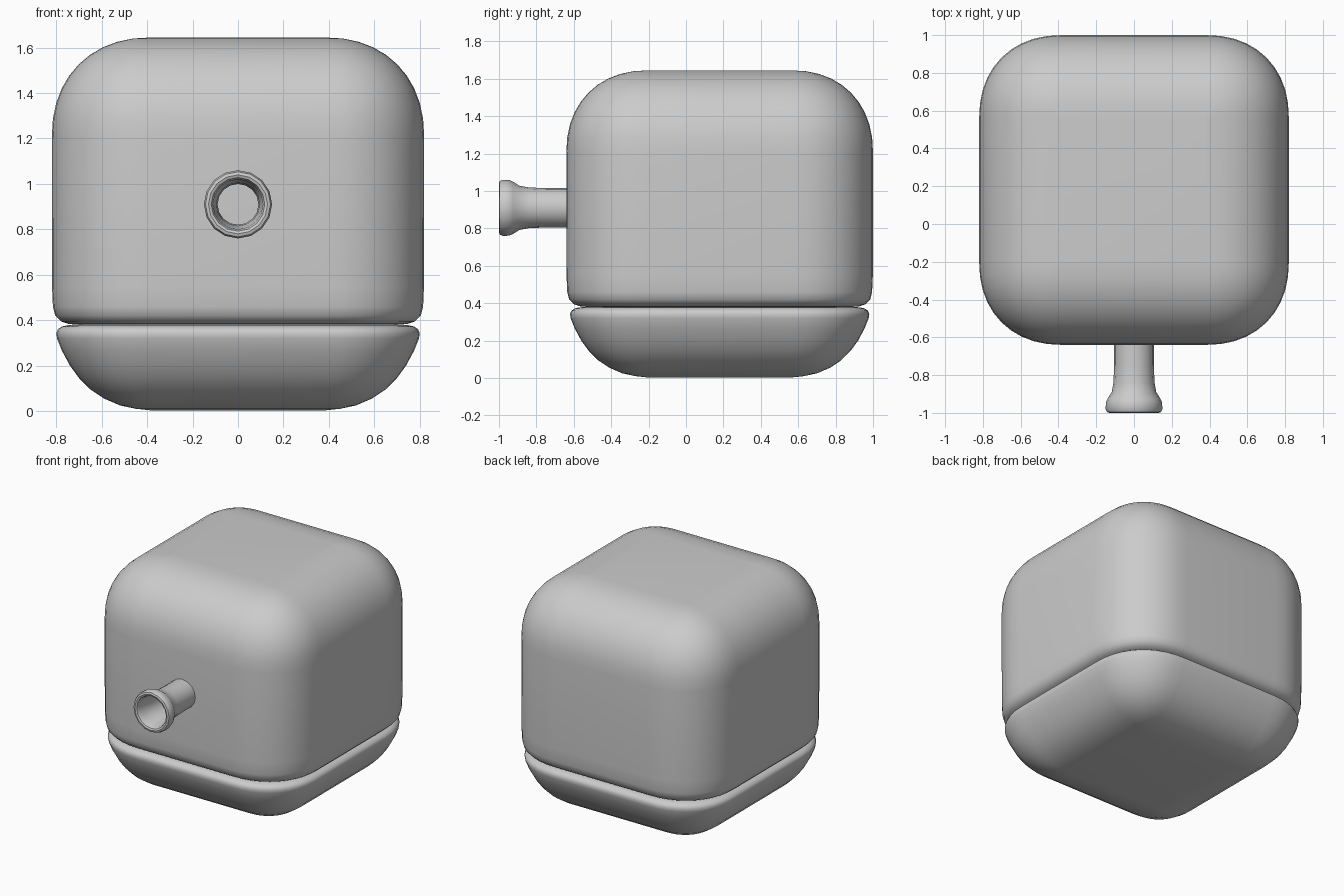
import bpy, bmesh
from math import sin, cos, pi, radians

if "Cube" in bpy.data.objects:
    bpy.data.objects.remove(bpy.data.objects["Cube"])

CY = 0.18      # centre of the body in y
CORE = 0.38    # half width of the straight part of each side
SOFT = 2 / 2.2 # exponent of the soft corner curve
STEPS = 10


def soft_arc(a):
    return max(cos(a), 0) ** SOFT, max(sin(a), 0) ** SOFT


def square_ring(half, z):
    r = half - CORE
    pts = []
    quarter = [soft_arc(i / STEPS * pi / 2) for i in range(STEPS + 1)]
    for k in range(4):
        for c, s in quarter:
            x, y = CORE + r * c, CORE + r * s
            for _ in range(k):
                x, y = -y, x
            pts.append((x, CY + y, z))
    return pts


def loft(name, rings, capped=True):
    bm = bmesh.new()
    loops = [[bm.verts.new(p) for p in ring] for ring in rings]
    for a, b in zip(loops, loops[1:]):
        n = len(a)
        for i in range(n):
            j = (i + 1) % n
            bm.faces.new((a[i], a[j], b[j], b[i]))
    if capped:
        bm.faces.new(loops[0][::-1])
        bm.faces.new(loops[-1])
    mesh = bpy.data.meshes.new(name)
    bm.to_mesh(mesh)
    bm.free()
    obj = bpy.data.objects.new(name, mesh)
    bpy.context.collection.objects.link(obj)
    bpy.ops.object.select_all(action='DESELECT')
    obj.select_set(True)
    bpy.context.view_layer.objects.active = obj
    bpy.ops.object.shade_smooth_by_angle(angle=radians(40))
    return obj


# Upper body: small rounding below, large rounding on top
profile = [(0.70, 0.38), (0.745, 0.383), (0.78, 0.395), (0.805, 0.42),
           (0.815, 0.46), (0.819, 0.55), (0.82, 0.85)]
for i in range(STEPS + 1):
    c, s = soft_arc(i / STEPS * pi / 2)
    profile.append((CORE + 0.002 + 0.438 * c, 1.205 + 0.44 * s))
loft("upper_body", [square_ring(h, z) for h, z in profile])

# Bowl-shaped base
profile = [(0.385, 0.003), (0.45, 0.01), (0.52, 0.025), (0.59, 0.055),
           (0.65, 0.095), (0.70, 0.145), (0.74, 0.20), (0.775, 0.265),
           (0.797, 0.32), (0.80, 0.342), (0.793, 0.36), (0.775, 0.372),
           (0.75, 0.378), (0.70, 0.38)]
loft("base_bowl", [square_ring(h, z) for h, z in profile])

# Hollow spout with flared lip, outside then inside (radius, y)
profile = [(0.105, -0.62), (0.105, -0.75), (0.109, -0.84), (0.118, -0.89),
           (0.14, -0.925), (0.149, -0.945), (0.15, -0.98), (0.143, -0.996),
           (0.13, -1.0), (0.118, -0.995), (0.11, -0.975), (0.107, -0.93),
           (0.095, -0.88), (0.09, -0.75), (0.09, -0.62)]
N = 16
loft("spout", [[(r * cos(2 * pi * i / N), y, 0.91 + r * sin(2 * pi * i / N))
                for i in range(N)] for r, y in profile], capped=False)
